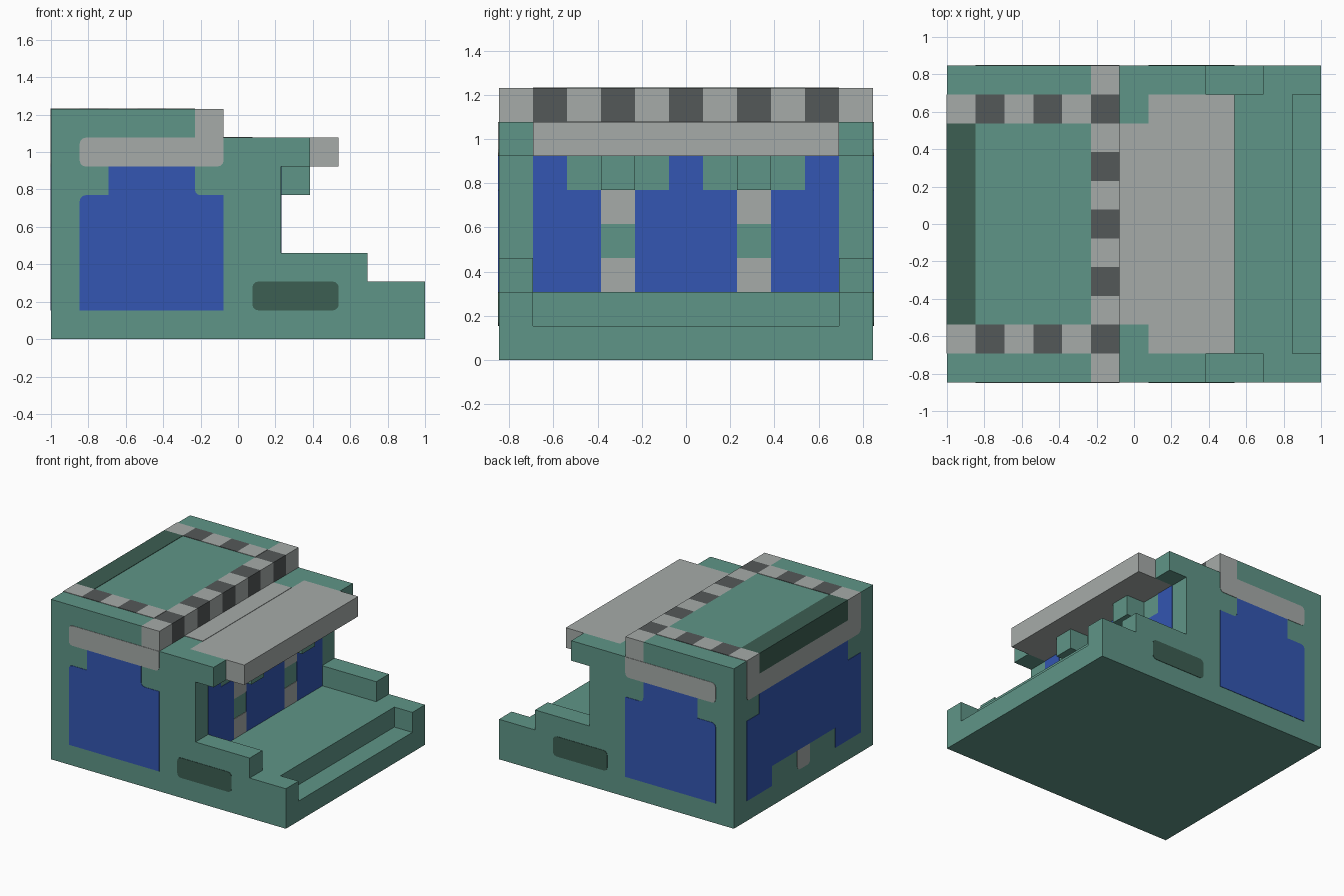
import bpy, bmesh
from mathutils import Vector

cube = bpy.data.objects.get("Cube")
if cube:
    bpy.data.objects.remove(cube, do_unlink=True)

U = 2 / 13      # one building block
E = 0.02        # thickness of painted plates, in blocks


def material(name, rgb):
    lin = [(c / 255 / 12.92) if c < 11 else ((c / 255 + 0.055) / 1.055) ** 2.4 for c in rgb]
    m = bpy.data.materials.new(name)
    m.use_nodes = True
    m.diffuse_color = (*lin, 1)
    bsdf = m.node_tree.nodes["Principled BSDF"]
    bsdf.inputs["Base Color"].default_value = (*lin, 1)
    bsdf.inputs["Roughness"].default_value = 0.9
    return m


TEAL = material("teal wall", (95, 149, 135))
GREEN = material("dark green", (60, 94, 82))
GRAY = material("light gray trim", (166, 171, 169))
DARK = material("charcoal trim", (84, 88, 88))
BLUE = material("blue window", (51, 86, 178))
CHECK = (GRAY, DARK)


def rect(a0, b0, a1, b1):
    return [(a0, b0), (a1, b0), (a1, b1), (a0, b1)]


def prism(name, mat, axis, outline, lo, hi, rounded=()):
    """Extrude an outline, given in block units, along an axis from lo to hi."""
    place = {"x": lambda a, b: (lo, a, b),
             "y": lambda a, b: (a, lo, b),
             "z": lambda a, b: (a, b, lo)}[axis]
    bm = bmesh.new()
    verts = [bm.verts.new(place(a, b)) for a, b in outline]
    bm.faces.new(verts)
    if rounded:
        bmesh.ops.bevel(bm, geom=[verts[i] for i in rounded], affect='VERTICES',
                        offset=0.2, segments=3, profile=0.5)
    out = bmesh.ops.extrude_face_region(bm, geom=bm.faces[:])
    step = Vector([hi - lo if a == axis else 0 for a in "xyz"])
    bmesh.ops.translate(bm, vec=step,
                        verts=[v for v in out["geom"] if isinstance(v, bmesh.types.BMVert)])
    for v in bm.verts:
        v.co = (v.co - Vector((6.5, 5.5, 0))) * U
    bmesh.ops.recalc_face_normals(bm, faces=bm.faces[:])
    mesh = bpy.data.meshes.new(name)
    bm.to_mesh(mesh)
    bm.free()
    mesh.materials.append(mat)
    obj = bpy.data.objects.new(name, mesh)
    bpy.context.scene.collection.objects.link(obj)
    return obj


def box(name, mat, lo, hi):
    return prism(name, mat, "z", rect(lo[0], lo[1], hi[0], hi[1]), lo[2], hi[2])


# Main hull: stepped core between two side walls
prism("core", TEAL, "y",
      [(0, 0), (13, 0), (13, 1), (12, 1), (12, 2), (8, 2), (8, 6), (7, 6), (7, 7),
       (5, 7), (5, 8), (0, 8)], 1, 10)
wall = [(0, 0), (13, 0), (13, 2), (11, 2), (11, 3), (8, 3), (8, 6), (9, 6), (9, 7),
        (5, 7), (5, 8), (0, 8)]
side_window = [(1, 1), (6, 1), (6, 5), (5, 5), (5, 6), (2, 6), (2, 5), (1, 5)]
for side, inner, outer in (("right", 1, 0), ("left", 10, 11)):
    prism(side + "_wall", TEAL, "y", wall, min(inner, outer), max(inner, outer))
    # Painted panels on each side
    skin = (-E, 0) if outer == 0 else (11, 11 + E)
    prism(side + "_window", BLUE, "y", side_window, *skin, rounded=(3, 7))
    prism(side + "_window_header", GRAY, "y", rect(1, 6, 6, 7), *skin, rounded=(0, 1, 3))
    prism(side + "_vent", GREEN, "y", rect(7, 1, 10, 2), *skin, rounded=(0, 1, 2, 3))

# Canopy and its brackets
box("canopy", GRAY, (7, 1, 6), (10, 10, 7))
box("canopy_root", GRAY, (6, 2, 7), (7, 9, 7 + E))
for j in (3, 7):
    box("canopy_bracket", TEAL, (8, j, 5), (9, j + 1, 6))
    # Gray post segments below each bracket
    for k in (2, 4):
        box("window_post", GRAY, (8, j, k), (8 + E, j + 1, k + 1))

# Shop front windows
corner = [(1, 2), (3, 2), (3, 5), (2, 5), (2, 6), (1, 6)]
prism("front_window_right", BLUE, "x", corner, 8, 8 + E)
prism("front_window_left", BLUE, "x", [(11 - a, b) for a, b in corner], 8, 8 + E)
prism("front_window_middle", BLUE, "x",
      [(4, 2), (7, 2), (7, 5), (6, 5), (6, 6), (5, 6), (5, 5), (4, 5)], 8, 8 + E)

# Chequered roof edge facing the canopy
for j in range(11):
    box("roof_edge_block", CHECK[j % 2], (5, j, 7), (6, j + 1, 8))

# Chequered strips along the roof, the rearmost one wrapping over the back
for j in (1, 9):
    for i in range(5):
        low = (-E, j, 7) if i == 0 else (i, j, 8)
        box("roof_strip_block", CHECK[i % 2], low, (i + 1, j + 1, 8 + E))
box("roof_back_edge", GREEN, (-E, 2, 7), (1, 9, 8 + E))

# Back panels
prism("back_window_header", GRAY, "x", rect(1, 6, 10, 7), -E, 0, rounded=(0, 1))
prism("back_window", BLUE, "x",
      [(1, 1), (3, 1), (3, 2), (8, 2), (8, 1), (10, 1), (10, 5), (9, 5), (9, 6),
       (2, 6), (2, 5), (1, 5)], -E, 0)
prism("back_handle", GRAY, "x", rect(5, 1, 6, 2), -E, 0, rounded=(0, 1))
